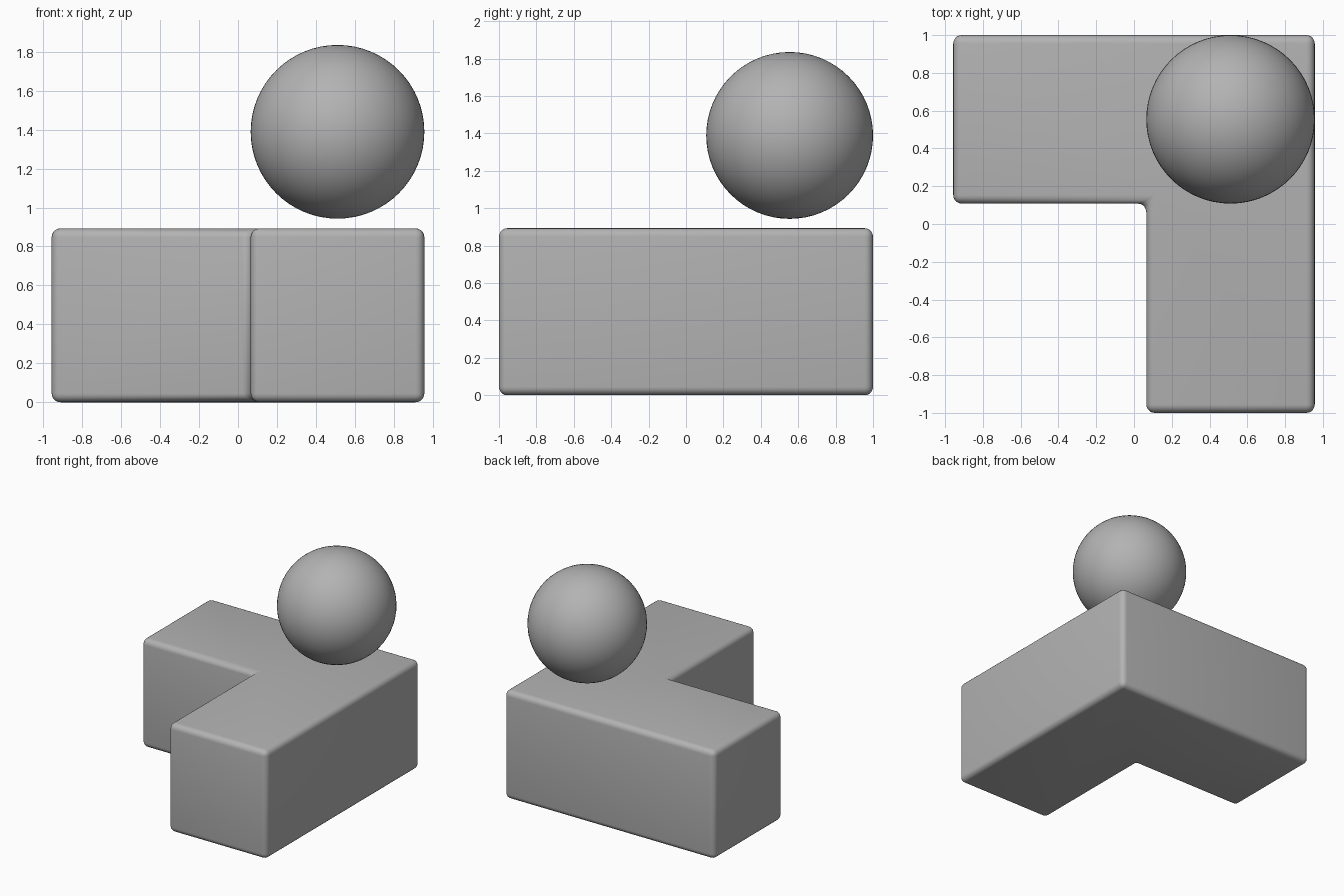
import bpy
import bmesh

if "Cube" in bpy.data.objects:
    bpy.data.objects.remove(bpy.data.objects["Cube"])

W, D, H, T = 0.957, 1.0, 0.893, 0.892   # half width, half depth, height, arm thickness
R = 0.446                               # ball radius

grey = bpy.data.materials.new("plain_grey")
grey.diffuse_color = (0.45, 0.45, 0.45, 1)
grey.use_nodes = True
grey.node_tree.nodes["Principled BSDF"].inputs["Base Color"].default_value = grey.diffuse_color


def finish(name, bm):
    """Turn a bmesh into a smooth grey object."""
    mesh = bpy.data.meshes.new(name)
    bm.to_mesh(mesh)
    bm.free()
    mesh.materials.append(grey)
    mesh.shade_smooth()
    obj = bpy.data.objects.new(name, mesh)
    bpy.context.collection.objects.link(obj)
    return obj


# L-shaped block: extruded profile with rounded edges
profile = [(-W, D - T), (W - T, D - T), (W - T, -D), (W, -D), (W, D), (-W, D)]
bm = bmesh.new()
base = bm.faces.new([bm.verts.new((x, y, 0)) for x, y in profile])
top = bmesh.ops.extrude_face_region(bm, geom=[base])["geom"]
bmesh.ops.translate(bm, vec=(0, 0, H),
                    verts=[v for v in top if isinstance(v, bmesh.types.BMVert)])
bmesh.ops.recalc_face_normals(bm, faces=bm.faces)
block = finish("corner_block", bm)
bevel = block.modifiers.new("rounded_edges", "BEVEL")
bevel.width = 0.045
bevel.segments = 5
bevel.limit_method = "ANGLE"

# Ball hovering just above the corner
bm = bmesh.new()
bmesh.ops.create_uvsphere(bm, u_segments=64, v_segments=32, radius=R)
ball = finish("ball", bm)
ball.location = (W - R, D - R, 1.389)
